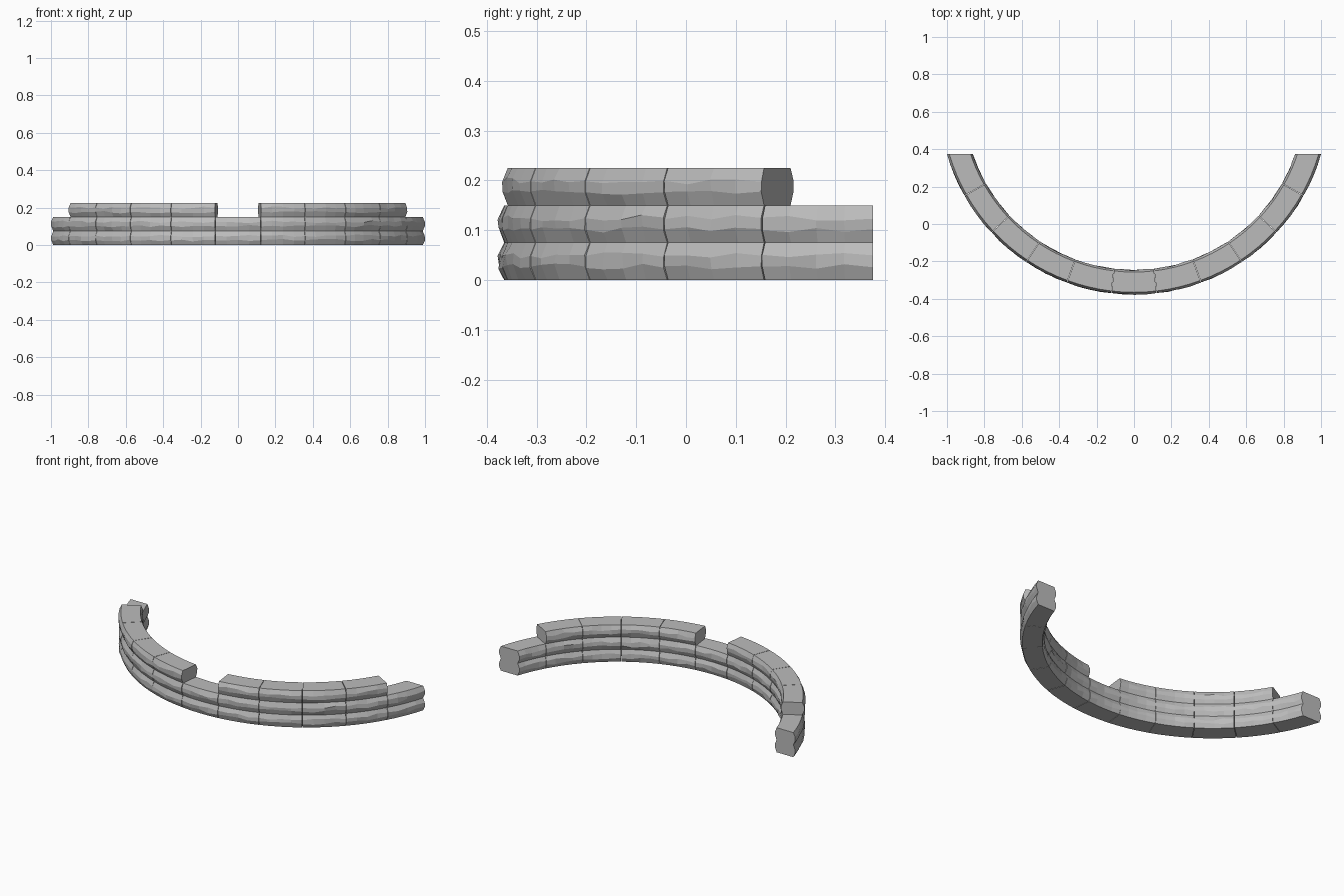
import bpy, bmesh, math, random

random.seed(4)
if "Cube" in bpy.data.objects:
    bpy.data.objects.remove(bpy.data.objects["Cube"], do_unlink=True)

CENTRE_Y = 0.664      # centre of the arc
R_OUT, R_IN = 1.029, 0.921
BULGE = 0.011
ROW_H = 0.075
STEP = math.radians(13.45)
END_Y = 0.375         # wall ends are trimmed flat here
SEGMENTS = 4
GAP = 0.0012

stone = bpy.data.materials.new("grey stone")
stone.use_nodes = True
stone.diffuse_color = (0.5, 0.5, 0.5, 1)
stone.node_tree.nodes["Principled BSDF"].inputs["Base Color"].default_value = (0.5, 0.5, 0.5, 1)


def section(rough):
    """Bulging stone cross-section as (radius, height) pairs."""
    def j(amount):
        return random.uniform(-amount, amount) * rough
    out = R_OUT + BULGE
    inn = R_IN - BULGE
    return [(R_OUT, 0), (out + j(0.003), ROW_H * 0.35 + j(0.007)),
            (out + j(0.003), ROW_H * 0.65 + j(0.007)), (R_OUT, ROW_H),
            (R_IN, ROW_H), (inn + j(0.003), ROW_H * 0.65 + j(0.007)),
            (inn + j(0.003), ROW_H * 0.35 + j(0.007)), (R_IN, 0)]


def stone_block(name, index, row):
    """One curved block; index 0 is the middle of the wall."""
    bm = bmesh.new()
    a0, a1 = (index - 0.5) * STEP + GAP, (index + 0.5) * STEP - GAP
    rings = []
    for s in range(SEGMENTS + 1):
        ring = []
        for r, z in section(0.3 if s in (0, SEGMENTS) else 1):
            lo, hi = a0, a1
            trim = math.acos((CENTRE_Y - END_Y) / r)
            if index == 5:
                hi = trim
            if index == -5:
                lo = -trim
            a = lo + (hi - lo) * s / SEGMENTS
            ring.append(bm.verts.new((r * math.sin(a), CENTRE_Y - r * math.cos(a),
                                      row * ROW_H + z)))
        rings.append(ring)
    # Skin between neighbouring sections, then cap the ends
    n = len(rings[0])
    for p, q in zip(rings, rings[1:]):
        for k in range(n):
            m = (k + 1) % n
            bm.faces.new((p[k], p[m], q[m], q[k]))
    bm.faces.new(rings[0])
    bm.faces.new(rings[-1])
    bmesh.ops.recalc_face_normals(bm, faces=bm.faces)
    mesh = bpy.data.meshes.new(name)
    bm.to_mesh(mesh)
    bm.free()
    mesh.materials.append(stone)
    bpy.context.collection.objects.link(bpy.data.objects.new(name, mesh))


# Two full courses, and a top course with a gap in the middle and at both ends
courses = [("lower", range(-5, 6)), ("middle", range(-5, 6)),
           ("top", [i for i in range(-4, 5) if i != 0])]
for row, (label, indices) in enumerate(courses):
    for i in indices:
        side = "centre" if i == 0 else ("left" if i > 0 else "right") + f"_{abs(i)}"
        stone_block(f"{label}_stone_{side}", i, row)
